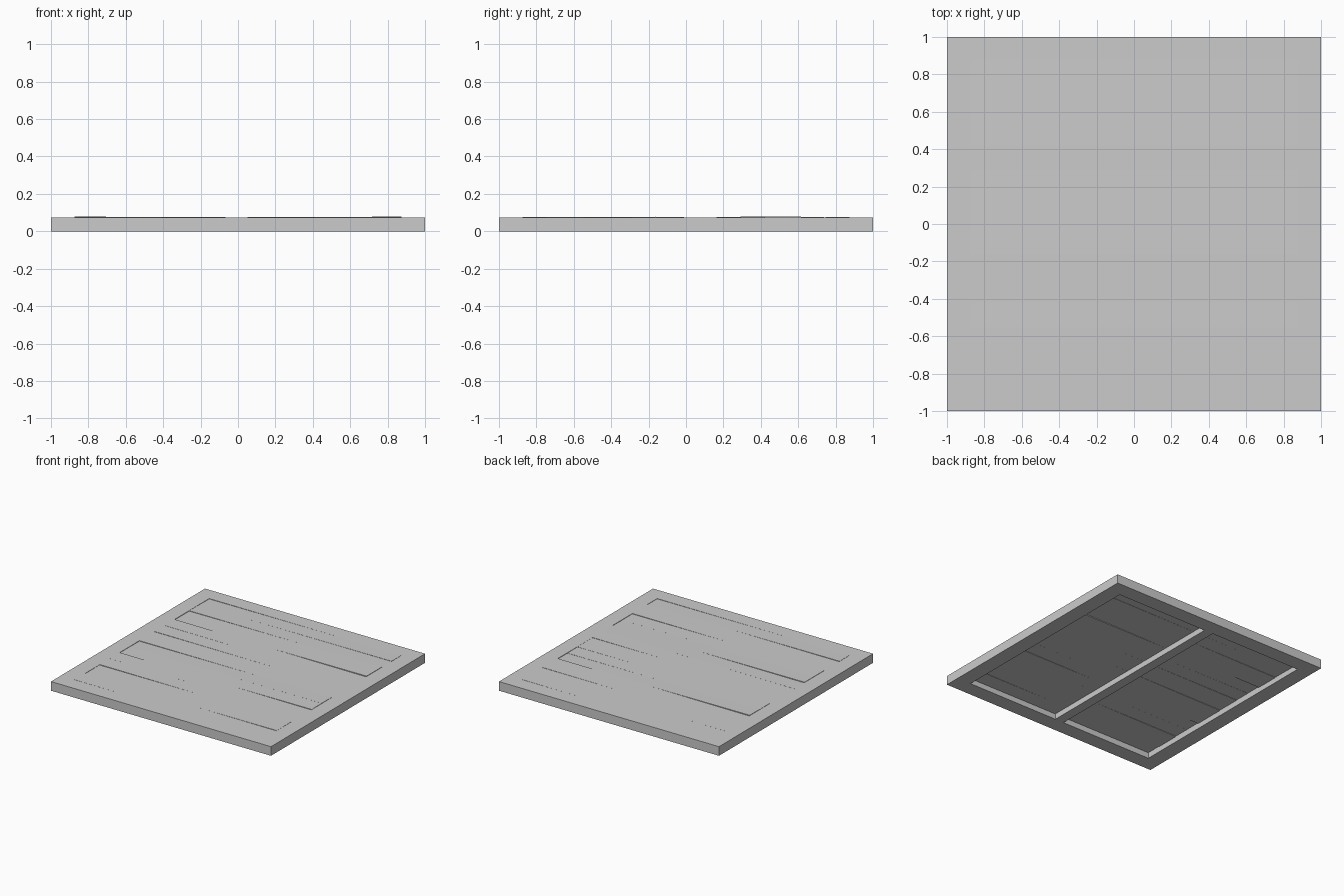
import bpy, bmesh, random
from mathutils import Matrix, Vector

if "Cube" in bpy.data.objects:
    bpy.data.objects.remove(bpy.data.objects["Cube"])

random.seed(4)
HEIGHT = 0.075     # overall thickness
INNER = 0.874      # half size of the opening inside the frame
UNDER = 0.046      # underside of the boards

grey = bpy.data.materials.new("plain grey")
grey.diffuse_color = (0.6, 0.6, 0.6, 1)
grey.use_nodes = True
grey.node_tree.nodes["Principled BSDF"].inputs["Base Color"].default_value = grey.diffuse_color


def finish(name, bm):
    bmesh.ops.recalc_face_normals(bm, faces=bm.faces)
    mesh = bpy.data.meshes.new(name)
    bm.to_mesh(mesh)
    bm.free()
    mesh.materials.append(grey)
    obj = bpy.data.objects.new(name, mesh)
    bpy.context.collection.objects.link(obj)
    return obj


def box(name, lo, hi, tilt=0.0, twist=0.0):
    bm = bmesh.new()
    lo, hi = Vector(lo), Vector(hi)
    size, mid = hi - lo, (lo + hi) / 2
    m = (Matrix.Translation(mid) @ Matrix.Rotation(tilt, 4, 'Y')
         @ Matrix.Rotation(twist, 4, 'X') @ Matrix.Diagonal((*size, 1)))
    bmesh.ops.create_cube(bm, size=1, matrix=m)
    return finish(name, bm)


# Outer frame: a square ring extruded upwards
bm = bmesh.new()
corners = [(-1, -1), (1, -1), (1, 1), (-1, 1)]
outer = [bm.verts.new((x, y, 0)) for x, y in corners]
inner = [bm.verts.new((x * INNER, y * INNER, 0)) for x, y in corners]
ring = [bm.faces.new((outer[i], outer[(i + 1) % 4], inner[(i + 1) % 4], inner[i]))
        for i in range(4)]
ext = bmesh.ops.extrude_face_region(bm, geom=ring, use_keep_orig=True)
bmesh.ops.translate(bm, vec=(0, 0, HEIGHT),
                    verts=[g for g in ext["geom"] if isinstance(g, bmesh.types.BMVert)])
finish("frame", bm)

# Support bar under the middle of the boards
box("support_bar", (-0.04, -INNER, 0), (0.04, INNER, UNDER + 0.004))

# Boards of mixed widths, each laid slightly crooked
widths = [2, 2, 3, 2, 2, 3, 2, 2, 2, 2, 3, 2]
unit = 2 * INNER / sum(widths)
y = INNER
for i, w in enumerate(widths):
    y2 = y - w * unit
    box(f"board_{i + 1}", (-INNER, y2, UNDER), (INNER, y, HEIGHT - 0.0005),
        tilt=random.uniform(-0.005, 0.005), twist=random.uniform(-0.008, 0.008))
    y = y2
